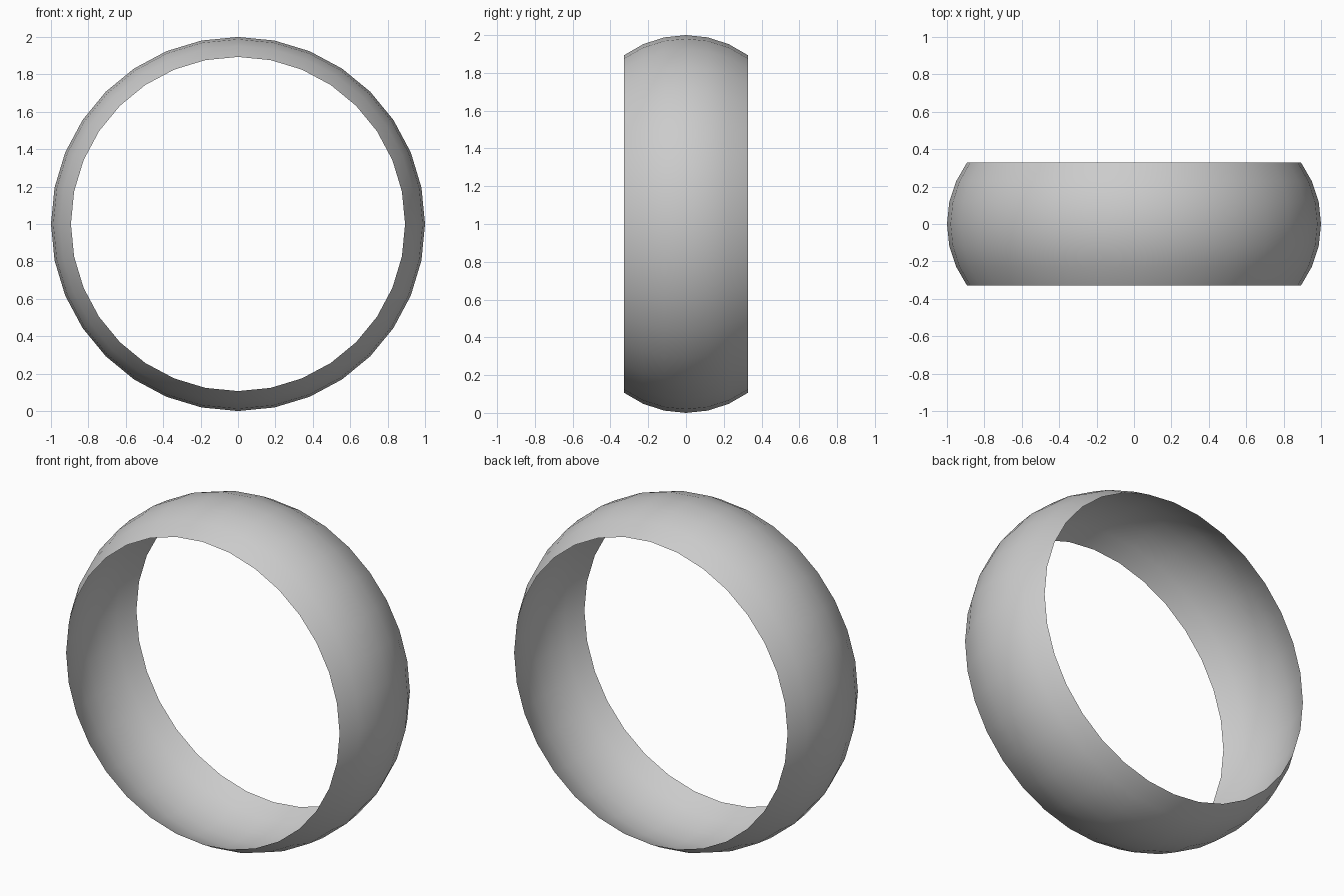
import bpy, bmesh
from math import sin, cos, tau, radians

if "Cube" in bpy.data.objects:
    bpy.data.objects.remove(bpy.data.objects["Cube"])

SIDES = 32          # segments around the ring
STEPS = 6           # segments across the band
HALF_ANGLE = radians(36)
HALF_WIDTH = 0.328
ARC_R = HALF_WIDTH / sin(HALF_ANGLE)

# Bulged band cross-section: (y, radius)
profile = []
for i in range(STEPS + 1):
    a = HALF_ANGLE * (2 * i / STEPS - 1)
    profile.append((ARC_R * sin(a), 1 - ARC_R * (1 - cos(a))))

# Thin open band, turned around the y axis
bm = bmesh.new()
loops = [[bm.verts.new((r * sin(tau * k / SIDES), y, 1 + r * cos(tau * k / SIDES)))
          for k in range(SIDES)] for y, r in profile]
for a, b in zip(loops, loops[1:]):
    for k in range(SIDES):
        n = (k + 1) % SIDES
        f = bm.faces.new((a[k], a[n], b[n], b[k]))
        f.smooth = True
        f.normal_update()
        c = f.calc_center_median()
        c.z -= 1
        if f.normal.dot(c) < 0:
            f.normal_flip()

mesh = bpy.data.meshes.new("ring_band")
bm.to_mesh(mesh)
bm.free()
bpy.context.collection.objects.link(bpy.data.objects.new("ring_band", mesh))
